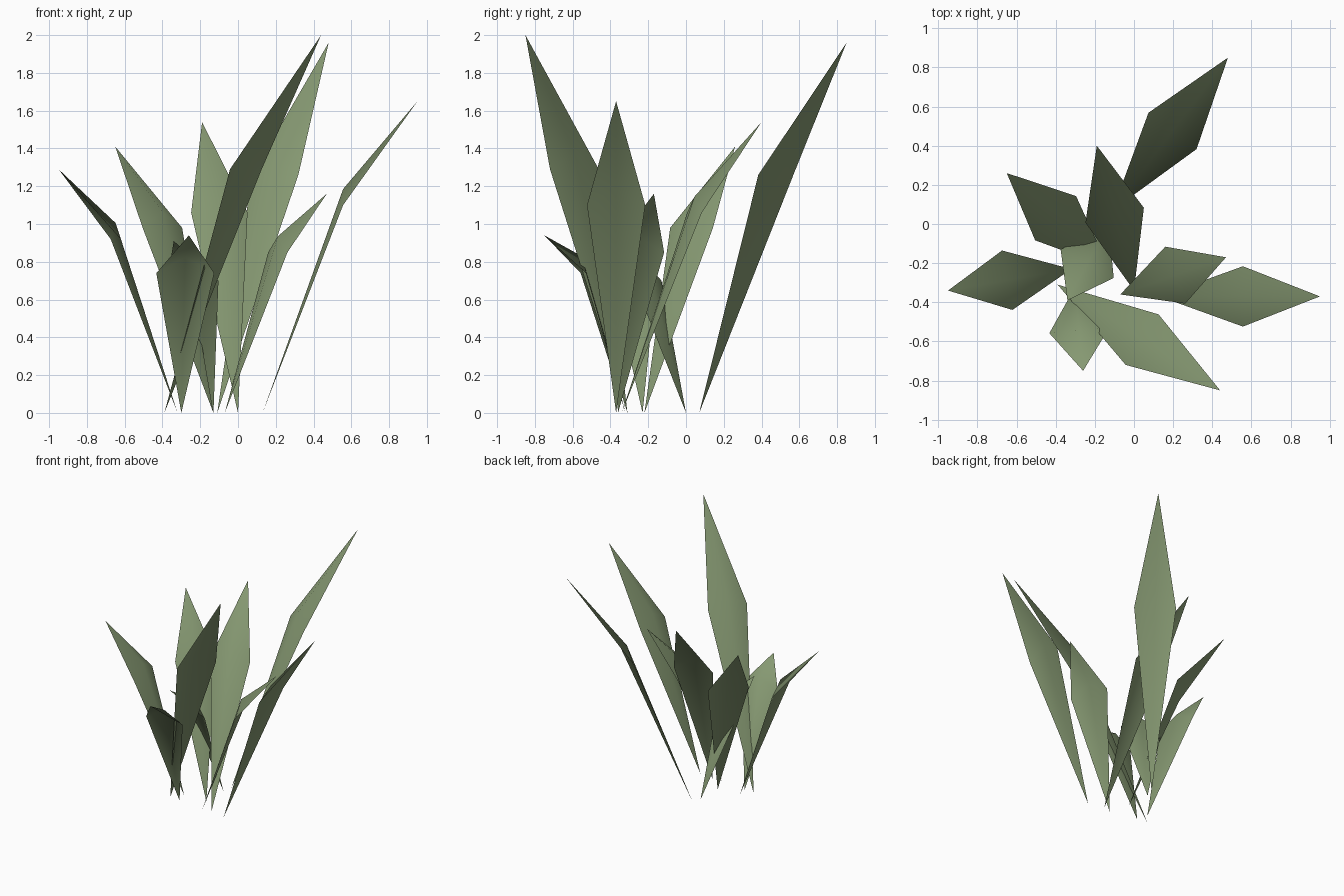
import bpy
from mathutils import Vector

if "Cube" in bpy.data.objects:
    bpy.data.objects.remove(bpy.data.objects["Cube"])

HALF_WIDTH = 0.154   # every blade is equally wide
MID = 0.52           # widest point along the blade, seen from above
RIDGE = 0.085        # height of the midrib above the edges

green = bpy.data.materials.new("leaf_green")
green.diffuse_color = (0.24, 0.32, 0.17, 1)
green.use_nodes = True
green.node_tree.nodes["Principled BSDF"].inputs["Base Color"].default_value = green.diffuse_color


def leaf(name, base, tip, edge_z):
    """Folded diamond blade: base point, two side corners, raised midrib, tip."""
    b = Vector((*base, 0))
    t = Vector(tip)
    flat = Vector((t.x - b.x, t.y - b.y, 0))
    side = Vector((-flat.y, flat.x, 0)).normalized() * HALF_WIDTH
    mid = b + flat * MID
    mid.z = edge_z
    verts = [b, mid + side, mid + Vector((0, 0, RIDGE)), mid - side, t]
    faces = [(0, 2, 1), (0, 3, 2), (1, 2, 4), (2, 3, 4)]
    mesh = bpy.data.meshes.new(name)
    mesh.from_pydata(verts, [], faces)
    mesh.shade_smooth()
    mesh.materials.append(green)
    bpy.context.collection.objects.link(bpy.data.objects.new(name, mesh))


# base xy, tip xyz, height of the side corners
leaves = [
    ((-0.11, 0.07), (0.48, 0.85, 1.96), 1.26),
    ((0.00, -0.34), (-0.19, 0.40, 1.54), 1.06),
    ((-0.13, -0.22), (-0.65, 0.26, 1.41), 0.98),
    ((-0.07, -0.36), (0.47, -0.17, 1.16), 0.85),
    ((0.13, -0.37), (0.95, -0.37, 1.65), 1.10),
    ((-0.32, -0.23), (-0.95, -0.34, 1.29), 0.92),
    ((-0.13, 0.00), (-0.34, -0.39, 0.91), 0.70),
    ((-0.39, -0.31), (0.44, -0.85, 2.00), 1.29),
    ((-0.30, -0.32), (-0.26, -0.75, 0.94), 0.74),
]
for i, (base, tip, edge_z) in enumerate(leaves, 1):
    leaf(f"leaf_{i}", base, tip, edge_z)
